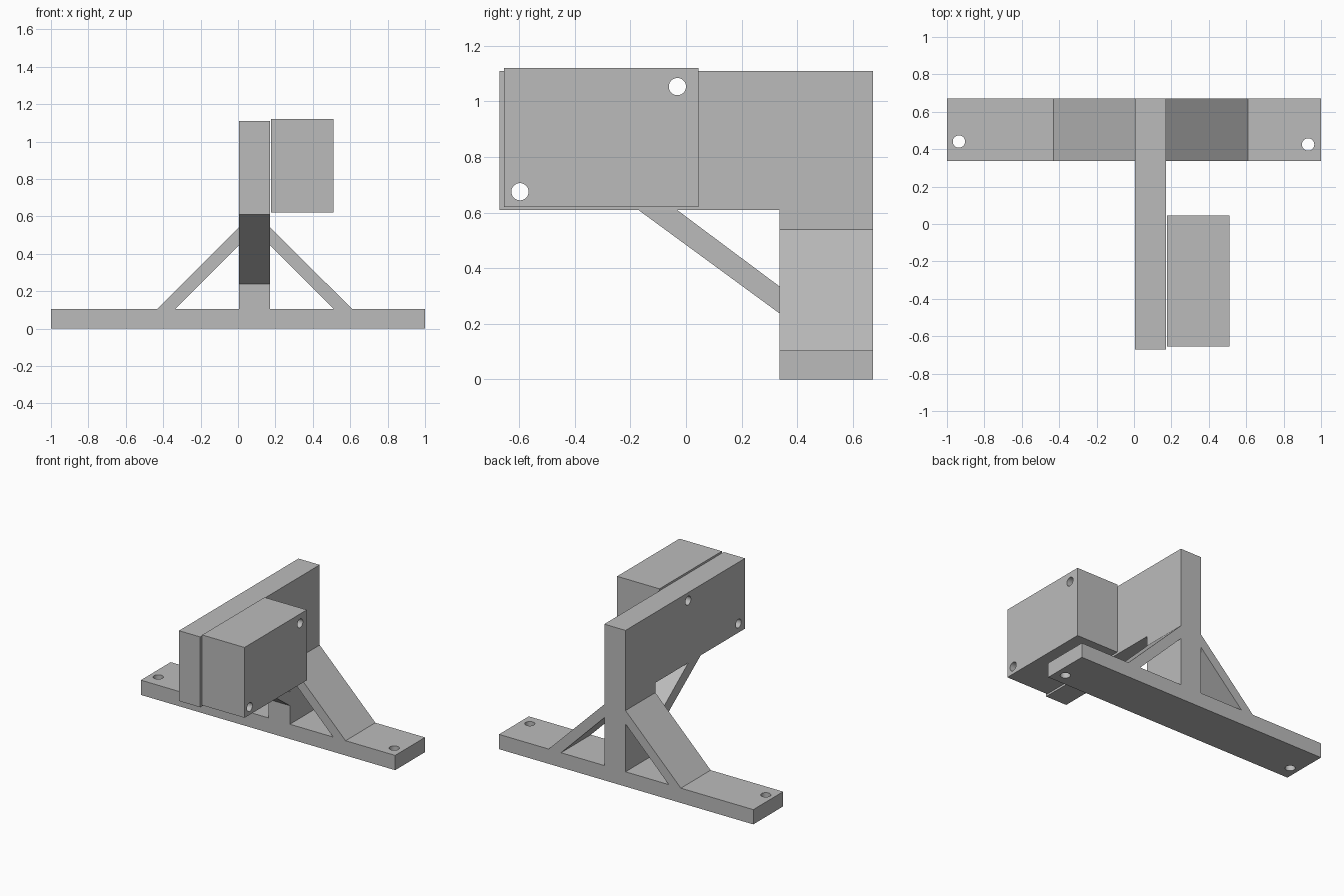
import bpy
import bmesh
from math import cos, sin, tau, radians

cube = bpy.data.objects.get("Cube")
if cube:
    bpy.data.objects.remove(cube, do_unlink=True)

grey = bpy.data.materials.new("plain grey")
grey.use_nodes = True
GREY = (0.5, 0.5, 0.5, 1)
grey.diffuse_color = GREY
grey.node_tree.nodes["Principled BSDF"].inputs["Base Color"].default_value = GREY


def prism(name, points, axis, lo, hi):
    """Extrude a flat outline along an axis from lo to hi."""
    place = {"X": lambda a, b, d: (d, a, b),
             "Y": lambda a, b, d: (a, d, b),
             "Z": lambda a, b, d: (a, b, d)}[axis]
    bm = bmesh.new()
    low = [bm.verts.new(place(a, b, lo)) for a, b in points]
    high = [bm.verts.new(place(a, b, hi)) for a, b in points]
    bm.faces.new(low)
    bm.faces.new(high)
    n = len(points)
    for i in range(n):
        j = (i + 1) % n
        bm.faces.new((low[i], low[j], high[j], high[i]))
    bmesh.ops.recalc_face_normals(bm, faces=bm.faces)
    mesh = bpy.data.meshes.new(name)
    bm.to_mesh(mesh)
    bm.free()
    mesh.materials.append(grey)
    obj = bpy.data.objects.new(name, mesh)
    bpy.context.collection.objects.link(obj)
    return obj


def rect(a0, a1, b0, b1):
    return [(a0, b0), (a1, b0), (a1, b1), (a0, b1)]


def circle(a, b, r, n=32):
    return [(a + r * cos(tau * i / n), b + r * sin(tau * i / n)) for i in range(n)]


def combine(obj, tool, operation, keep=False):
    """Apply one boolean and discard the tool object unless kept."""
    mod = obj.modifiers.new("combine", "BOOLEAN")
    mod.operation = operation
    mod.solver = "EXACT"
    mod.object = tool
    bpy.context.view_layer.update()
    graph = bpy.context.evaluated_depsgraph_get()
    mesh = bpy.data.meshes.new_from_object(obj.evaluated_get(graph))
    obj.modifiers.clear()
    obj.data = mesh
    tool.hide_render = True
    if not keep:
        bpy.data.objects.remove(tool, do_unlink=True)


# Shared dimensions
LEFT, RIGHT = 0.005, 0.172      # sides of post and arm
BACK, FRONT = 0.672, 0.337      # depth of base and post
BASE, TOP, UNDER = 0.105, 1.11, 0.61

# Base, post and side gussets in one outline
stand = prism("stand", [
    (-1, 0), (1, 0), (1, BASE), (0.61, BASE), (RIGHT, 0.54), (RIGHT, TOP),
    (LEFT, TOP), (LEFT, 0.54), (-0.43, BASE), (-1, BASE)], "Y", FRONT, BACK)
for side, foot in ((LEFT, -0.335), (RIGHT, 0.512)):
    window = prism("gusset_window", [(foot, BASE), (side, BASE), (side, 0.445)],
                   "Y", FRONT - 0.1, BACK + 0.1)
    combine(stand, window, "DIFFERENCE")

# Forward arm with its diagonal brace
arm = prism("arm", [
    (-0.67, UNDER), (-0.172, UNDER), (FRONT, 0.237), (FRONT, TOP), (-0.67, TOP)],
    "X", LEFT, RIGHT)
window = prism("brace_window", [(-0.033, UNDER), (0.4, UNDER), (0.4, 0.287)],
               "X", LEFT - 0.1, RIGHT + 0.1)
combine(arm, window, "DIFFERENCE")
combine(stand, arm, "UNION")

# Block mounted beside the arm
block = prism("side_block", rect(-0.655, 0.045, 0.62, 1.12), "X", 0.177, 0.51)

# Bolt holes through block and arm
for y, z in ((-0.031, 1.053), (-0.597, 0.675)):
    drill = prism("bolt_drill", circle(y, z, 0.031), "X", -0.1, 0.6)
    combine(block, drill, "DIFFERENCE", keep=True)
    combine(stand, drill, "DIFFERENCE")

# Mounting holes in the base
for x, y in ((-0.936, 0.441), (0.931, 0.425)):
    drill = prism("base_drill", circle(x, y, 0.033), "Z", -0.1, 0.2)
    combine(stand, drill, "DIFFERENCE")

# Clean flat faces, smooth hole walls
for obj in (stand, block):
    bm = bmesh.new()
    bm.from_mesh(obj.data)
    bmesh.ops.remove_doubles(bm, verts=bm.verts, dist=0.0001)
    bmesh.ops.dissolve_limit(bm, angle_limit=radians(1), verts=bm.verts, edges=bm.edges)
    bm.to_mesh(obj.data)
    bm.free()
    bpy.ops.object.select_all(action="DESELECT")
    obj.select_set(True)
    bpy.context.view_layer.objects.active = obj
    bpy.ops.object.shade_smooth_by_angle(angle=radians(30))
